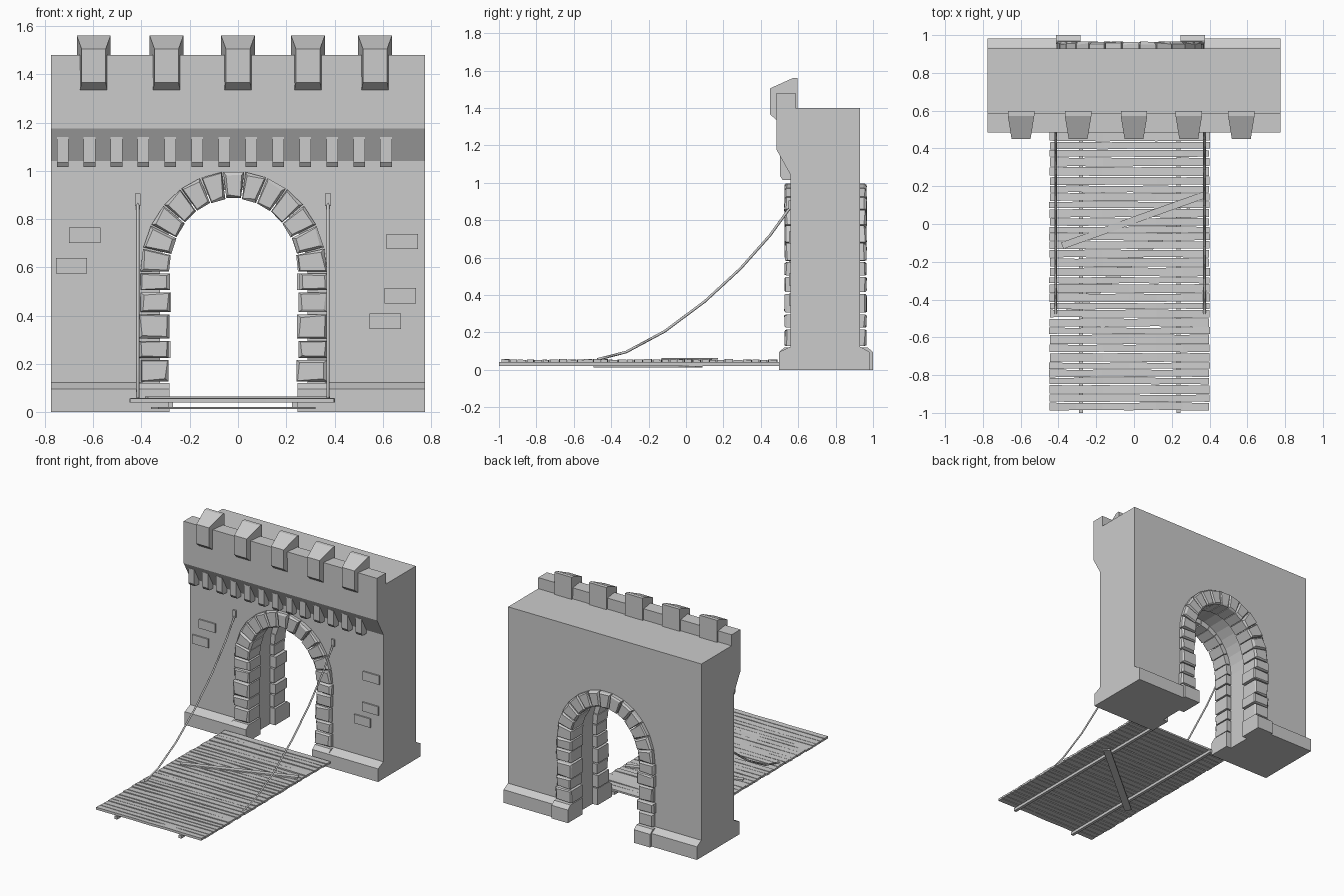
import bpy, bmesh, math, random
from mathutils import Vector

if "Cube" in bpy.data.objects:
    bpy.data.objects.remove(bpy.data.objects["Cube"])

random.seed(4)
CX = -0.018          # arch centre line
SPRING = 0.58        # arch spring height


def loft(bm, loops):
    """Closed solid through a list of equal-length vertex loops."""
    rings = [[bm.verts.new(p) for p in loop] for loop in loops]
    n = len(rings[0])
    for a, b in zip(rings, rings[1:]):
        for i in range(n):
            j = (i + 1) % n
            bm.faces.new((a[i], a[j], b[j], b[i]))
    bm.faces.new(rings[0][::-1])
    bm.faces.new(rings[-1])


def finish(name, bm):
    bmesh.ops.recalc_face_normals(bm, faces=bm.faces)
    me = bpy.data.meshes.new(name)
    bm.to_mesh(me)
    bm.free()
    ob = bpy.data.objects.new(name, me)
    bpy.context.collection.objects.link(ob)
    return ob


def prism_x(bm, yz, x0, x1):
    loft(bm, [[(x, y, z) for y, z in yz] for x in (x0, x1)])


def box(bm, x0, x1, y0, y1, z0, z1):
    prism_x(bm, [(y0, z0), (y1, z0), (y1, z1), (y0, z1)], x0, x1)


def arch_pt(t, rx, rz):
    return (CX - rx * math.cos(t), SPRING + rz * math.sin(t))


# wall with overhanging parapet
bm = bmesh.new()
prism_x(bm, [(0.56, 0), (0.56, 1.04), (0.485, 1.175), (0.485, 1.48),
             (0.585, 1.48), (0.585, 1.40), (0.93, 1.40), (0.93, 0)], -0.775, 0.775)
wall = finish("gate_wall", bm)

# passage cut through the wall, slightly wider than the stone rings
bm = bmesh.new()
prof = [arch_pt(math.pi * i / 16, 0.305, 0.345) for i in range(17)]
prof += [(CX + 0.305, -0.1), (CX - 0.305, -0.1)]
loft(bm, [[(x, y, z) for x, z in prof] for y in (0.3, 1.2)])
cutter = finish("passage_cutter", bm)
cutter.hide_render = True
cutter.hide_viewport = True
mod = wall.modifiers.new("passage", 'BOOLEAN')
mod.object = cutter
mod.operation = 'DIFFERENCE'
mod.solver = 'EXACT'

# chamfered plinth either side of the opening
bm = bmesh.new()
for x0, x1 in ((-0.775, -0.395), (0.36, 0.775)):
    prism_x(bm, [(0.497, 0), (0.497, 0.095), (0.555, 0.122), (0.935, 0.122),
                 (0.982, 0.095), (0.982, 0)], x0, x1)
finish("plinth", bm)

# merlons, tapering towards the front
bm = bmesh.new()
for c in (-0.598, -0.296, 0.0, 0.29, 0.568):
    yz = [(0.45, 1.365), (0.485, 1.335), (0.597, 1.335), (0.597, 1.56), (0.572, 1.56), (0.45, 1.505)]

    def half(y):
        return 0.05 + 0.02 * min(1, (y - 0.45) / 0.12)
    loft(bm, [[(c + s * half(y), y, z) for y, z in yz] for s in (-1, 1)])
finish("merlons", bm)

# corbels under the parapet
bm = bmesh.new()
for i in range(13):
    c = -0.727 + 0.1117 * i
    prism_x(bm, [(0.57, 1.015), (0.517, 1.015), (0.503, 1.035), (0.503, 1.14), (0.57, 1.14)],
            c - 0.024, c + 0.024)
finish("corbels", bm)

# raised bricks on the front face
bm = bmesh.new()
for x, z in ((-0.70, 0.70), (-0.755, 0.575), (0.615, 0.675), (0.608, 0.45), (0.545, 0.345)):
    box(bm, x, x + 0.13, 0.55, 0.57, z, z + 0.064)
finish("raised_bricks", bm)


def stone(bm, quad, y_in, y_out):
    """Block with a chamfered, slightly irregular outer face."""
    c = sum((Vector(p) for p in quad), Vector((0, 0))) / 4
    s = 1 if y_out > y_in else -1
    loops = [[(x, y_in, z) for x, z in quad],
             [(x, y_out - s * random.uniform(0.008, 0.018), z) for x, z in quad]]
    face = []
    for p in quad:
        q = Vector(p).lerp(c, random.uniform(0.06, 0.28))
        face.append((q.x, y_out - s * random.uniform(0, 0.004), q.y))
    loft(bm, loops + [face])


# stone rings around the opening, front and back
N = 13
for name, y_in, y_out, y_base in (("front_arch_stones", 0.66, 0.525, 0.497),
                                  ("back_arch_stones", 0.83, 0.967, 1.0)):
    bm = bmesh.new()
    for i in range(N):
        t0 = math.pi * i / N + 0.008
        t1 = math.pi * (i + 1) / N - 0.008
        d = random.uniform(-0.004, 0.004)
        ri, hi = 0.270 + d, 0.308 + d
        stone(bm, [arch_pt(t0, ri, hi), arch_pt(t0, 0.386, 0.418),
                   arch_pt(t1, 0.386, 0.418), arch_pt(t1, ri, hi)], y_in, y_out)
    for s in (-1, 1):
        zs = [0.122, 0.22, 0.30, 0.41, 0.50, 0.58]
        for k, (z0, z1) in enumerate(zip(zs, zs[1:])):
            a = 0.268 + random.uniform(-0.008, 0.006)
            b = 0.388 + random.uniform(-0.005, 0.008)
            z0 += 0.005
            z1 -= 0.005
            stone(bm, [(CX + s * a, z0), (CX + s * b, z0), (CX + s * b, z1), (CX + s * a, z1)],
                  y_in, y_out)
        xs = sorted((CX + s * 0.265, CX + s * 0.395))
        sg = 1 if y_base > y_in else -1
        prism_x(bm, [(y_in, 0), (y_base, 0), (y_base, 0.095), (y_base - sg * 0.03, 0.12), (y_in, 0.12)], *xs)
    finish(name, bm)

# drawbridge planks with uneven edges
bm = bmesh.new()
edges = [-0.988]
while edges[-1] < 0.44:
    edges.append(edges[-1] + random.uniform(0.036, 0.052))
edges[-1] = 0.49
for y0, y1 in zip(edges, edges[1:]):
    xa, xb = -0.45 + random.uniform(0, 0.006), 0.402 - random.uniform(0, 0.006)
    top = random.uniform(0.053, 0.058)
    loops = []
    for k in range(7):
        x = xa + (xb - xa) * k / 6
        a = y0 + random.uniform(0.0005, 0.005)
        b = y1 - random.uniform(0.0005, 0.005)
        loops.append([(x, a, 0.04), (x, b, 0.04), (x, b, top - random.uniform(0, 0.003)), (x, a, top)])
    loft(bm, loops)
finish("bridge_planks", bm)

# long bearers under the planks
bm = bmesh.new()
for c in (-0.28, 0.235):
    box(bm, c - 0.011, c + 0.011, -1.0, 0.50, 0.02, 0.041)
finish("bridge_bearers", bm)


def brace(name, p, q, w, z0, z1):
    p, q = Vector(p), Vector(q)
    d = (q - p).normalized()
    n = Vector((-d.y, d.x)) * w / 2
    bm = bmesh.new()
    loft(bm, [[(v.x, v.y, z) for v in (p - n, p + n, q + n, q - n)] for z in (z0, z1)])
    finish(name, bm)


# diagonal boards above and below the deck
brace("upper_diagonal_board", (-0.38, -0.115), (0.375, 0.155), 0.036, 0.054, 0.064)
brace("lower_diagonal_board", (-0.345, -0.475), (0.305, 0.07), 0.05, 0.012, 0.021)

# sagging ropes and their wall brackets
path = [(0.56, 0.872), (0.45, 0.72), (0.29, 0.54), (0.10, 0.365), (-0.115, 0.205), (-0.32, 0.095), (-0.475, 0.055)]
for side, x in (("left", -0.415), ("right", 0.373)):
    cu = bpy.data.curves.new(side + "_rope", 'CURVE')
    cu.dimensions = '3D'
    cu.bevel_depth = 0.007
    cu.bevel_resolution = 0
    cu.use_fill_caps = True
    sp = cu.splines.new('POLY')
    sp.points.add(len(path) - 1)
    for pt, (y, z) in zip(sp.points, path):
        pt.co = (x, y, z, 1)
    bpy.context.collection.objects.link(bpy.data.objects.new(side + "_rope", cu))
    bm = bmesh.new()
    box(bm, x - 0.012, x + 0.012, 0.548, 0.565, 0.855, 0.905)
    finish(side + "_rope_bracket", bm)
